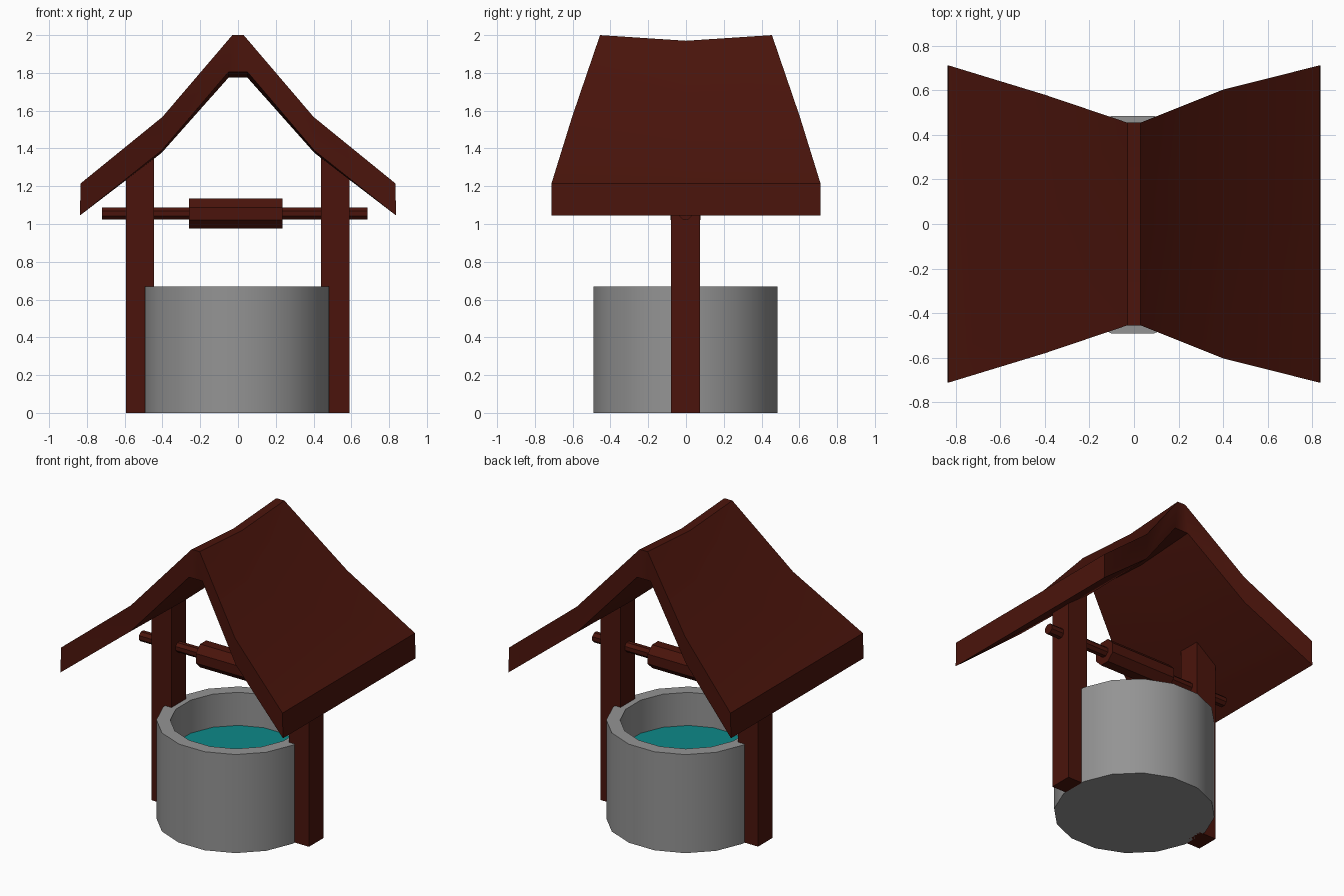
import bpy, bmesh
from math import pi, cos, sin, radians

if "Cube" in bpy.data.objects:
    bpy.data.objects.remove(bpy.data.objects["Cube"])


def material(name, color):
    m = bpy.data.materials.new(name)
    m.diffuse_color = color
    m.use_nodes = True
    m.node_tree.nodes["Principled BSDF"].inputs["Base Color"].default_value = m.diffuse_color
    return m


wood = material("dark_red_wood", (0.069, 0.007, 0.0035, 1))
teal = material("teal_water", (0.004, 0.25, 0.25, 1))
stone = material("grey_stone", (0.295, 0.295, 0.295, 1))


def make(name, bm, mat, smooth=False):
    bmesh.ops.recalc_face_normals(bm, faces=bm.faces[:])
    me = bpy.data.meshes.new(name)
    bm.to_mesh(me)
    bm.free()
    ob = bpy.data.objects.new(name, me)
    bpy.context.collection.objects.link(ob)
    me.materials.append(mat)
    if smooth:
        bpy.context.view_layer.objects.active = ob
        ob.select_set(True)
        bpy.ops.object.shade_smooth_by_angle(angle=radians(30))
        ob.select_set(False)
    return ob


def skin(bm, loops):
    """Bridge consecutive closed loops of points; return the vertex rings."""
    rings = [[bm.verts.new(p) for p in loop] for loop in loops]
    n = len(rings[0])
    for a, b in zip(rings, rings[1:]):
        for i in range(n):
            j = (i + 1) % n
            bm.faces.new((a[i], a[j], b[j], b[i]))
    return rings


def capped(bm, loops):
    rings = skin(bm, loops)
    bm.faces.new(rings[0])
    bm.faces.new(rings[-1])


def circle(radius, sides):
    return [(radius * cos(2 * pi * (i + 0.5) / sides),
             radius * sin(2 * pi * (i + 0.5) / sides)) for i in range(sides)]


SIDES = 16
CX, CY = -0.005, -0.003

# stone wall: closed cup with a thick rim
bm = bmesh.new()
section = [(0.497, 0), (0.497, 0.67), (0.412, 0.67), (0.412, 0.10)]
capped(bm, [[(CX + x, CY + y, z) for x, y in circle(r, SIDES)] for r, z in section])
make("stone_wall", bm, stone, smooth=True)

# water surface
bm = bmesh.new()
bm.faces.new([bm.verts.new((CX + x, CY + y, 0.445)) for x, y in circle(0.412, SIDES)])
make("water", bm, teal)

# posts, running up into the roof
for name, x in (("left_post", -0.519), ("right_post", 0.515)):
    bm = bmesh.new()
    bmesh.ops.create_cube(bm, size=1)
    for v in bm.verts:
        v.co = (x + v.co.x * 0.15, CY + v.co.y * 0.154, (v.co.z + 0.5) * 1.375)
    make(name, bm, wood)

# octagonal axle and winding drum
for name, x0, x1, r in (("axle", -0.72, 0.685, 0.035), ("drum", -0.26, 0.235, 0.0855)):
    bm = bmesh.new()
    capped(bm, [[(x, CY + a, 1.055 + b) for a, b in circle(r, 8)] for x in (x0, x1)])
    make(name, bm, wood)

# roof stations: top x, top z, under x, under z, half depth, sag of the middle
right = [(0.03, 2.0, 0.05, 1.805, 0.455, 0.03),
         (0.40, 1.567, 0.405, 1.388, 0.603, 0.012),
         (0.833, 1.215, 0.837, 1.045, 0.712, 0.0)]
left = [(-a, b, -c, d, e, s) for a, b, c, d, e, s in reversed(right)]
left[1] = left[1][:4] + (0.58, 0.012)
stations = left + right
loops = []
for t in (-1, 0, 1):
    dip = 1 - abs(t)
    top = [(a, t * e, b - s * dip) for a, b, c, d, e, s in stations]
    under = [(c, t * e, d - s * dip) for a, b, c, d, e, s in stations]
    loops.append(top + under[::-1])
bm = bmesh.new()
rings = skin(bm, loops)
n = len(rings[0])
# gable ends as strips of quads
for ring in (rings[0], rings[-1]):
    for i in range(len(stations) - 1):
        bm.faces.new((ring[i], ring[i + 1], ring[n - 2 - i], ring[n - 1 - i]))
make("roof", bm, wood, smooth=True)
